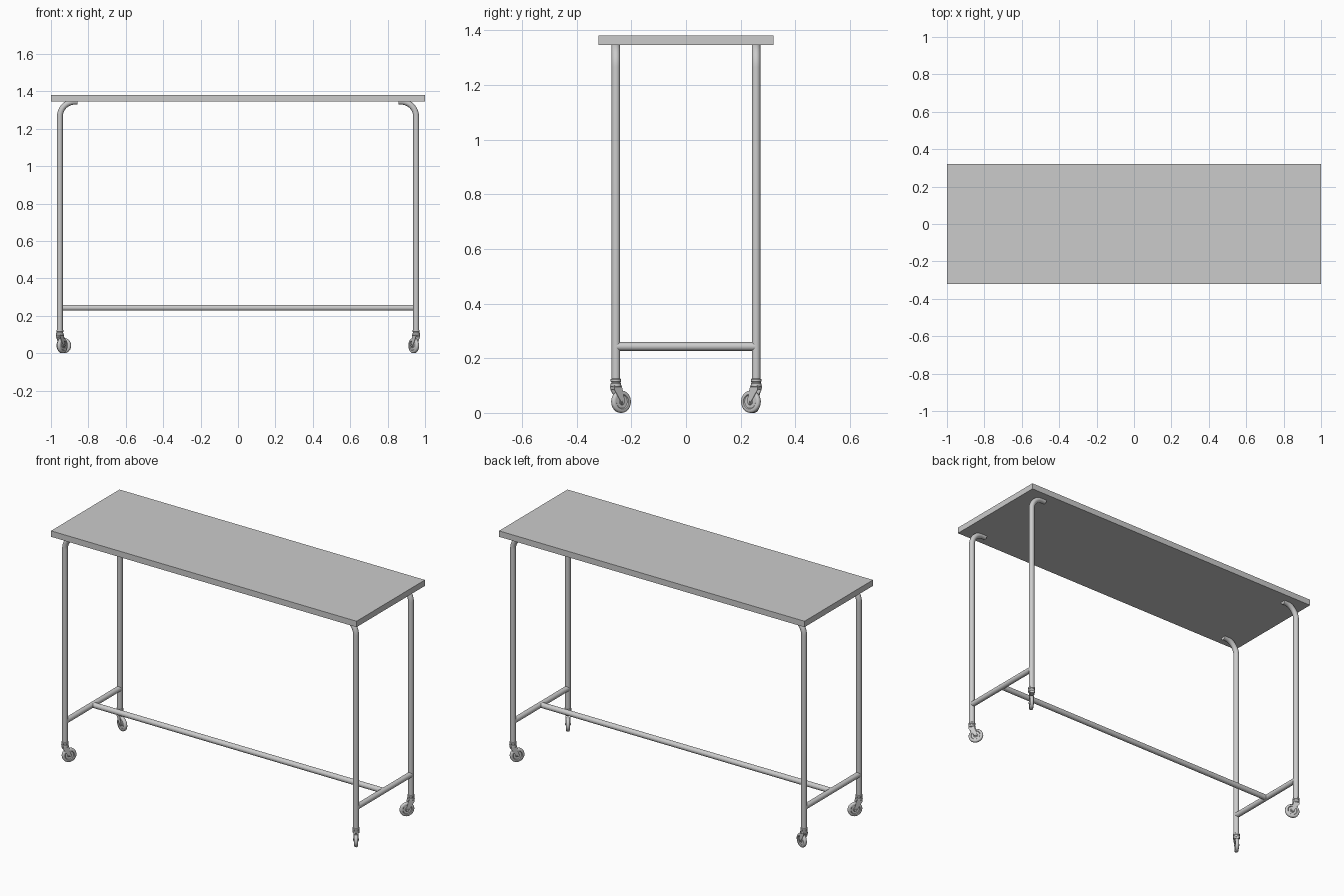
import bpy, bmesh
from math import pi, sin, cos, radians
from mathutils import Matrix, Vector

if "Cube" in bpy.data.objects:
    bpy.data.objects.remove(bpy.data.objects["Cube"])

LEG_X, LEG_Y, R = 0.9525, 0.2565, 0.0157


def finish(name, bm, mat=Matrix.Identity(4), smooth=True):
    bmesh.ops.recalc_face_normals(bm, faces=bm.faces)
    me = bpy.data.meshes.new(name)
    bm.to_mesh(me)
    bm.free()
    ob = bpy.data.objects.new(name, me)
    bpy.context.collection.objects.link(ob)
    ob.matrix_world = mat
    if smooth:
        bpy.ops.object.select_all(action='DESELECT')
        ob.select_set(True)
        bpy.context.view_layer.objects.active = ob
        bpy.ops.object.shade_smooth_by_angle(angle=radians(35))
    return ob


def sweep(name, pts, side, r=R, n=28):
    """Round tube along a planar path; side is the normal of its plane."""
    bm = bmesh.new()
    pts, side = [Vector(p) for p in pts], Vector(side)
    rings = []
    for i, p in enumerate(pts):
        t = (pts[min(i + 1, len(pts) - 1)] - pts[max(i - 1, 0)]).normalized()
        up = t.cross(side)
        rings.append([bm.verts.new(p + r * (cos(2*pi*k/n) * side + sin(2*pi*k/n) * up))
                      for k in range(n)])
    for a, b in zip(rings, rings[1:]):
        for k in range(n):
            bm.faces.new((a[k], a[(k+1) % n], b[(k+1) % n], b[k]))
    bm.faces.new(rings[0])
    bm.faces.new(rings[-1])
    return finish(name, bm)


def lathe(name, profile, mat, n=36):
    """Revolve (radius, height) points around local z."""
    bm = bmesh.new()
    vs = [bm.verts.new((r, 0, z)) for r, z in profile]
    es = [bm.edges.new(e) for e in zip(vs, vs[1:])]
    bmesh.ops.spin(bm, geom=vs + es, axis=(0, 0, 1), cent=(0, 0, 0),
                   angle=2*pi, steps=n)
    bmesh.ops.remove_doubles(bm, verts=bm.verts, dist=1e-5)
    return finish(name, bm, mat)


def plate(name, outline, y0, y1, mat):
    """Extrude an (x, z) outline between two y values."""
    bm = bmesh.new()
    f = bm.faces.new([bm.verts.new((x, y0, z)) for x, z in outline])
    g = bmesh.ops.extrude_face_region(bm, geom=[f])['geom']
    bmesh.ops.translate(bm, vec=(0, y1 - y0, 0),
                        verts=[v for v in g if isinstance(v, bmesh.types.BMVert)])
    return finish(name, bm, mat)


# Table top
bm = bmesh.new()
bmesh.ops.create_cube(bm, size=1, matrix=Matrix.Translation((0, 0, 1.3635))
                      @ Matrix.Diagonal((2, 0.64, 0.035, 1)))
finish("table_top", bm, smooth=False)

# Bent legs, half sunk into the top at their upper ends
TOP, BEND = 1.345, 0.08
for sx, xn in ((-1, "left"), (1, "right")):
    for sy, yn in ((-1, "front"), (1, "back")):
        arc = [(sx * (LEG_X - BEND + BEND * cos(a)), sy * LEG_Y, TOP - BEND + BEND * sin(a))
               for a in [i * pi / 24 for i in range(13)]]
        sweep(f"{yn}_{xn}_leg", [(sx * LEG_X, sy * LEG_Y, 0.12)] + arc
              + [(sx * 0.858, sy * LEG_Y, TOP)], (0, 1, 0))
    # End rail between the two legs
    sweep(f"{xn}_end_rail", [(sx * LEG_X, -LEG_Y, 0.243), (sx * LEG_X, LEG_Y, 0.243)], (1, 0, 0))

# Long stretcher
sweep("long_stretcher", [(-LEG_X, 0, 0.243), (LEG_X, 0, 0.243)], (0, 1, 0))

# Casters: wheel trails along local +x, swivel angle per corner
TRAIL, WR = 0.023, 0.041
half = [(0, 0.008), (0.010, 0.008), (0.012, 0.006), (0.024, 0.006), (0.027, 0.010),
        (0.033, 0.0105), (0.038, 0.0085), (0.0405, 0.005)]
wheel_profile = half + [(WR, 0)] + [(r, -z) for r, z in reversed(half)]
fork = [(-0.017, 0.101), (0.017, 0.101), (0.021, 0.080)] + [
    (TRAIL + 0.009 * cos(a), WR + 0.009 * sin(a))
    for a in [radians(30 - 30 * i) for i in range(8)]] + [(-0.015, 0.084)]
for name, x, y, ang in (("front_right", LEG_X, -LEG_Y, 125), ("back_right", LEG_X, LEG_Y, 235),
                        ("front_left", -LEG_X, -LEG_Y, 55), ("back_left", -LEG_X, LEG_Y, -23)):
    m = Matrix.Translation((x, y, 0)) @ Matrix.Rotation(radians(ang), 4, 'Z')
    lathe(name + "_caster_collar", [(0, 0.094), (0.017, 0.094), (0.0195, 0.097), (0.0195, 0.107),
          (0.017, 0.110), (0.017, 0.113), (0.019, 0.115), (0.019, 0.123), (0.0165, 0.125),
          (0, 0.125)], m)
    axle = m @ Matrix.Translation((TRAIL, 0, WR)) @ Matrix.Rotation(pi/2, 4, 'X')
    lathe(name + "_wheel", wheel_profile, axle)
    lathe(name + "_axle", [(0, -0.0155), (0.005, -0.0155), (0.005, 0.0155), (0, 0.0155)], axle, 16)
    for s, side in ((-1, "inner"), (1, "outer")):
        plate(f"{name}_{side}_fork", fork, s * 0.011, s * 0.0135, m)
    # Fork crown above the wheel
    plate(name + "_fork_crown", [(-0.017, 0.101), (0.017, 0.101), (0.019, 0.086), (-0.015, 0.086)],
          -0.0112, 0.0112, m)
